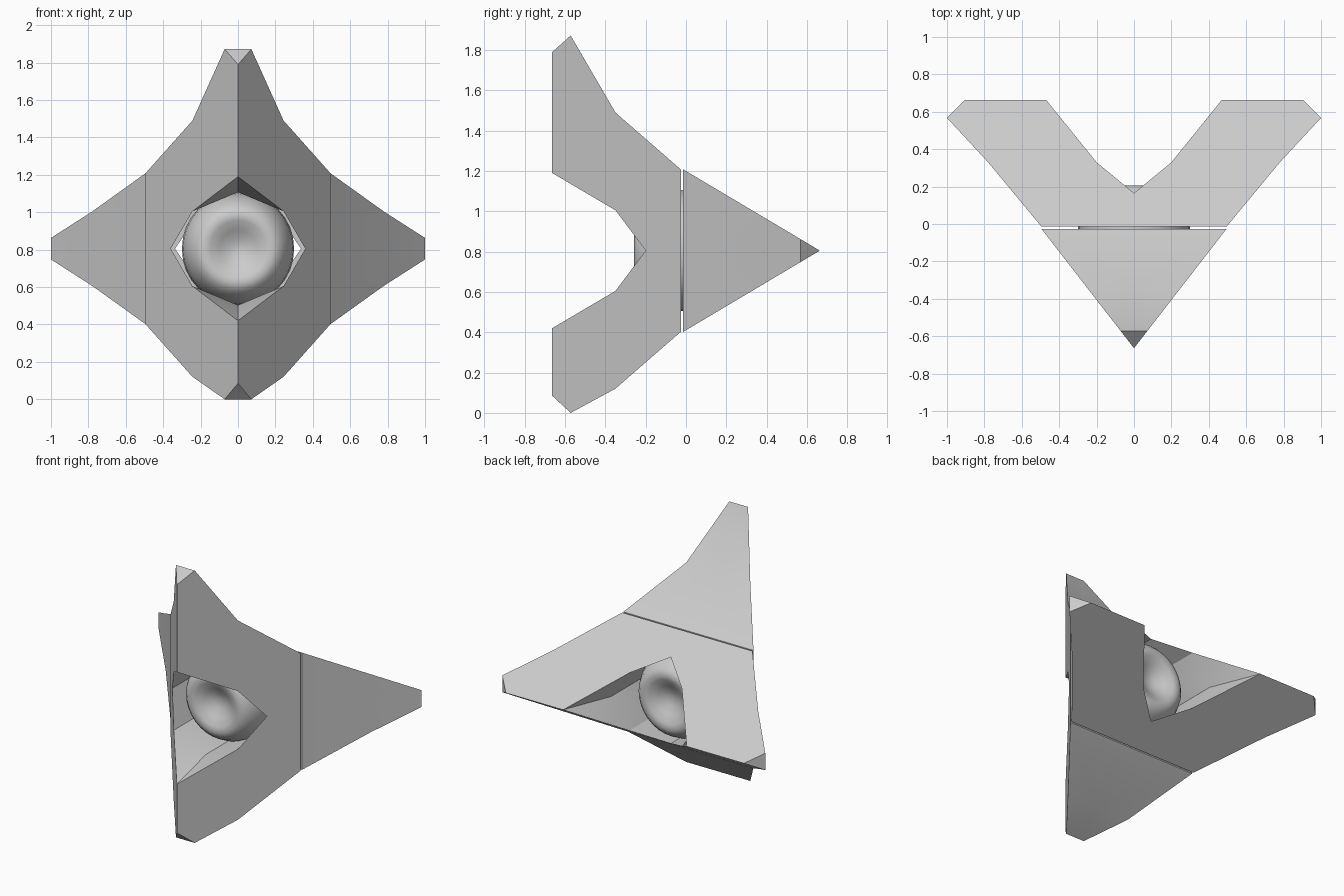
import bpy, bmesh, math
from mathutils import Vector

if "Cube" in bpy.data.objects:
    bpy.data.objects.remove(bpy.data.objects["Cube"])

CZ = 0.805  # height of the shared centre


def smooth(obj, angle):
    bpy.ops.object.select_all(action='DESELECT')
    obj.select_set(True)
    bpy.context.view_layer.objects.active = obj
    bpy.ops.object.shade_smooth_by_angle(angle=math.radians(angle))


def finish(bm, name, angle):
    bmesh.ops.remove_doubles(bm, verts=bm.verts, dist=0.0005)
    bmesh.ops.recalc_face_normals(bm, faces=bm.faces)
    me = bpy.data.meshes.new(name)
    bm.to_mesh(me)
    bm.free()
    obj = bpy.data.objects.new(name, me)
    bpy.context.collection.objects.link(obj)
    smooth(obj, angle)


def forked_wedge(name, place, base_w, d0, d1, base_s, bend, tips, inner, throat, hollow):
    """Wedge with two arms along s, thinning in w with depth d, and a pierced centre."""
    bm = bmesh.new()
    width = lambda d: base_w * (d1 - d) / (d1 - d0)
    for sign, (tip_s, tip_d, ridge_s) in zip((1, -1), tips):
        P = lambda s, d, w=None: (s, d, width(d) if w is None else w)
        O, A, B = P(0, d0), P(base_s, d0), P(*bend)
        C, D, E = P(tip_s, tip_d), P(ridge_s, d1, 0), P(inner, d1, 0)
        F, G = P(0.2, throat[0]), P(0, throat[1])
        H = P(hollow, throat[0], 0)
        mid = lambda p: (p[0], p[1], 0)
        back = lambda p: (p[0], d0, p[2])
        faces = [
            (O, A, B, C, D, E, F, G),                     # sloping wall
            (A, B, mid(B), mid(A)), (B, C, mid(C), mid(B)),  # arm outside
            (C, D, mid(C)),                               # chamfered tip
            (E, F, H),                                    # notch
            (H, F, back(F), back(H)), (F, G, back(G), back(F)),  # bore
            (O, A, mid(A), back(H), back(F), back(G)),    # flat joint face
        ]
        for flip in (1, -1):
            for f in faces:
                bm.faces.new([bm.verts.new(place(s * sign, d, w * flip)) for s, d, w in f])
    finish(bm, name, 25)


# front half: arms point up and down
forked_wedge("front_shell", lambda s, d, w: Vector((w, -d, CZ + s)),
             0.495, 0.026, 0.664, 0.403, (0.685, 0.35),
             [(1.067, 0.572, 0.985), (0.805, 0.572, 0.72)],
             0.385, (0.35, 0.2), 0.302)

# back half: arms point left and right
forked_wedge("back_shell", lambda s, d, w: Vector((s, d, CZ + w)),
             0.403, -0.014, 0.664, 0.495, (0.78, 0.33),
             [(1.0, 0.567, 0.905)] * 2,
             0.47, (0.33, 0.165), 0.337)

# dished ball in the middle, turned around the y axis
quarter = [(0.3, 0), (0.294, 0.07), (0.275, 0.135), (0.245, 0.19), (0.215, 0.22),
           (0.185, 0.232), (0.15, 0.225), (0.1, 0.195), (0.05, 0.168), (0, 0.158)]
profile = [(r, -y) for r, y in reversed(quarter)] + quarter[1:]
bm = bmesh.new()
vs = [bm.verts.new((r, y - 0.025, CZ)) for r, y in profile]
es = [bm.edges.new(p) for p in zip(vs, vs[1:])]
bmesh.ops.spin(bm, geom=vs + es, cent=(0, 0, CZ), axis=(0, 1, 0),
               angle=math.tau, steps=32, use_duplicate=False)
finish(bm, "core_ball", 60)
